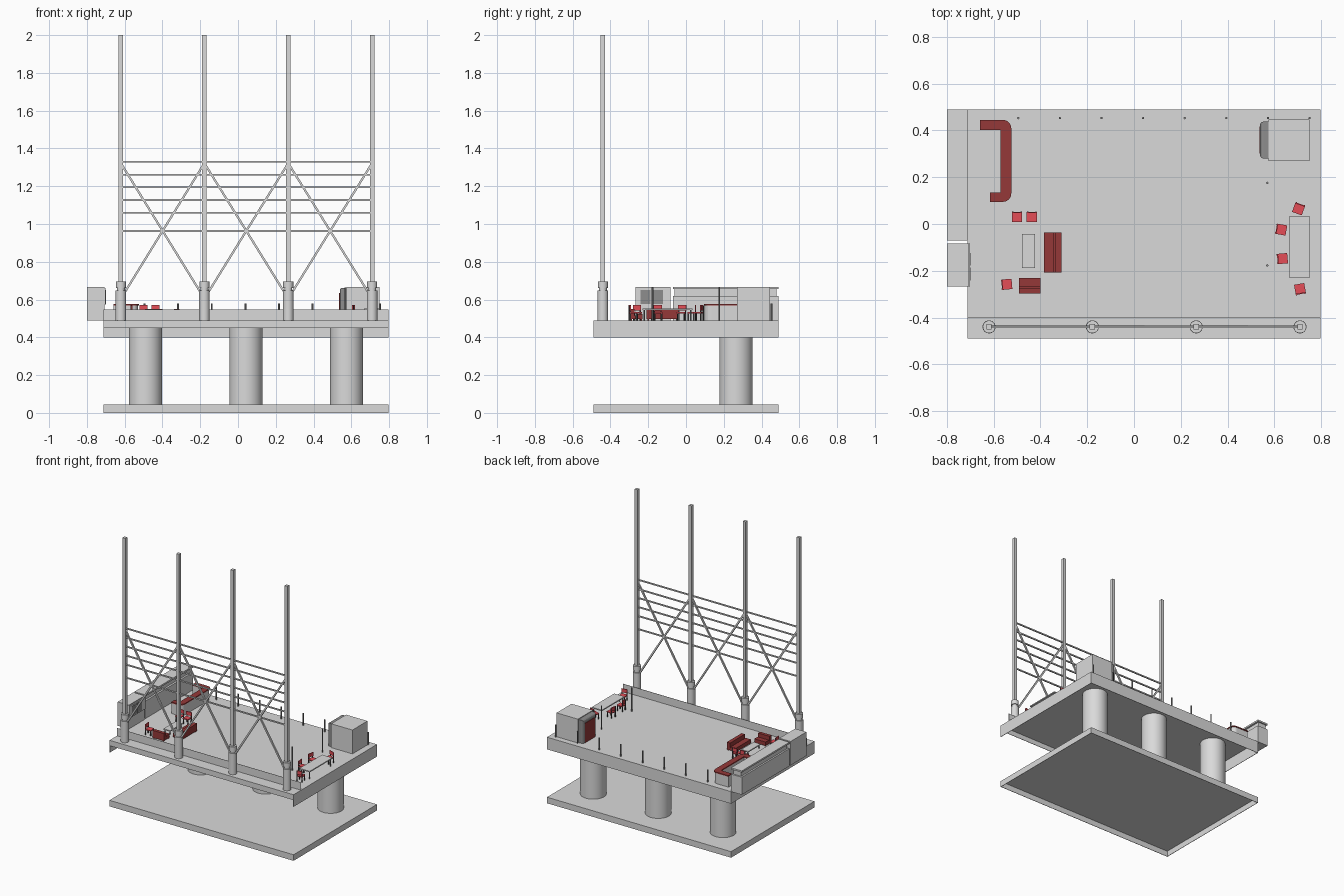
import bpy, bmesh, math
from mathutils import Vector, Matrix

cube = bpy.data.objects.get("Cube")
if cube:
    bpy.data.objects.remove(cube, do_unlink=True)


def material(name, r, g, b):
    m = bpy.data.materials.new(name)
    m.use_nodes = True
    m.diffuse_color = (r, g, b, 1)
    m.node_tree.nodes["Principled BSDF"].inputs["Base Color"].default_value = (r, g, b, 1)
    return m


GREY = material("concrete grey", 0.7, 0.7, 0.7)
DARK = material("dark grey", 0.27, 0.27, 0.27)
BLACK = material("leg charcoal", 0.07, 0.07, 0.07)
RED = material("bright red", 0.78, 0.075, 0.095)
MAROON = material("dark red", 0.3, 0.04, 0.04)
DECK = 0.49


def finish(name, bm, mat, smooth=False):
    me = bpy.data.meshes.new(name)
    bmesh.ops.recalc_face_normals(bm, faces=bm.faces)
    bm.to_mesh(me)
    bm.free()
    me.materials.append(mat)
    ob = bpy.data.objects.new(name, me)
    bpy.context.collection.objects.link(ob)
    if smooth:
        bpy.ops.object.select_all(action="DESELECT")
        bpy.context.view_layer.objects.active = ob
        ob.select_set(True)
        bpy.ops.object.shade_smooth_by_angle(angle=math.radians(35))
    return ob


def add_box(bm, x, y, z):
    size = Matrix.Diagonal((x[1] - x[0], y[1] - y[0], z[1] - z[0], 1))
    mid = Matrix.Translation((sum(x) / 2, sum(y) / 2, sum(z) / 2))
    return bmesh.ops.create_cube(bm, size=1, matrix=mid @ size)


def box(name, x, y, z, mat=GREY):
    bm = bmesh.new()
    add_box(bm, x, y, z)
    return finish(name, bm, mat)


def pole(name, x, y, z, radius, mat=GREY, sides=24):
    bm = bmesh.new()
    bmesh.ops.create_cone(bm, cap_ends=True, segments=sides, radius1=radius, radius2=radius,
                          depth=z[1] - z[0], matrix=Matrix.Translation((x, y, sum(z) / 2)))
    return finish(name, bm, mat, True)


# Square bar between two points of one plane facing the front
def strut(name, a, b, width):
    a, b = Vector(a), Vector(b)
    run = b - a
    bm = bmesh.new()
    bmesh.ops.create_cube(bm, size=1)
    axes = Matrix((run, Vector((0, width, 0)), run.cross((0, 1, 0)).normalized() * width)).transposed()
    bm.transform(Matrix.Translation((a + b) / 2) @ axes.to_4x4())
    return finish(name, bm, GREY)


def prism(name, outline, z0, z1, mat):
    bm = bmesh.new()
    f = bm.faces.new([bm.verts.new((x, y, z0)) for x, y in outline])
    top = bmesh.ops.extrude_face_region(bm, geom=[f])["geom"]
    bmesh.ops.translate(bm, vec=(0, 0, z1 - z0), verts=[v for v in top if isinstance(v, bmesh.types.BMVert)])
    return finish(name, bm, mat)


# Thin sheet with a skirt below, hollow underneath
def tray(name, x, y, top, low, front_low):
    t = 0.003
    bm = bmesh.new()
    add_box(bm, x, y, (top - t, top))
    add_box(bm, x, (y[0], y[0] + t), (front_low, top))
    add_box(bm, x, (y[1] - t, y[1]), (low, top))
    add_box(bm, (x[0], x[0] + t), y, (low, top))
    add_box(bm, (x[1] - t, x[1]), y, (low, top))
    finish(name, bm, GREY)


# Ground slab, columns and deck
X, Y = (-0.712, 0.798), (-0.489, 0.489)
tray("ground_slab", X, Y, 0.045, 0, 0)
tray("deck", X, Y, DECK, 0.4, 0.45)
for x in (-0.49, 0.042, 0.575):
    pole("column", x, 0.265, (0.044, 0.488), 0.088, sides=40)
box("front_parapet", X, (-0.401, -0.399), (DECK, 0.547))

# Masts with sockets and collars, joined by rails and crossed braces
MASTS = (-0.62, -0.178, 0.266, 0.71)
MY = -0.44
for x in MASTS:
    box("mast", (x - 0.0115, x + 0.0115), (MY - 0.0115, MY + 0.0115), (DECK, 2))
    pole("mast_socket", x, MY, (DECK, 0.647), 0.028)
    pole("mast_neck", x, MY, (0.647, 0.662), 0.021)
    pole("mast_collar", x, MY, (0.662, 0.695), 0.027)
for z in (0.963, 1.06, 1.127, 1.194, 1.26, 1.329):
    strut("rail", (MASTS[0], MY, z), (MASTS[-1], MY, z), 0.009)
for a, b in zip(MASTS, MASTS[1:]):
    for p, q in ((a, b), (b, a)):
        strut("brace", (p, MY, 0.605), (q, MY, 1.322), 0.011)

# Slim posts along the back edge and two taller ones by the cabin
for i in range(8):
    pole("edge_post", -0.495 + 0.178 * i, 0.453, (DECK, 0.58), 0.005, DARK, 8)
for y in (0.176, -0.177):
    pole("tall_post", 0.57, y, (DECK, 0.665), 0.005, DARK, 8)

# Long counter hung on the right edge, with a recessed band
box("counter_body", (-0.8, -0.712), (-0.07, 0.489), (DECK, 0.62))
box("counter_band", (-0.788, -0.726), (-0.06, 0.479), (0.62, 0.655))
box("counter_top", (-0.8, -0.712), (-0.07, 0.489), (0.655, 0.667))

# Kiosk beside the counter with two dark panes
box("kiosk", (-0.8, -0.708), (-0.268, -0.083), (DECK, 0.667))
box("kiosk_frame", (-0.708, -0.702), (-0.268, -0.083), (0.57, 0.66))
for y in (-0.242, -0.178):
    box("kiosk_pane", (-0.704, -0.7), (y, y + 0.055), (0.577, 0.65), DARK)

# Cabin with a rounded dark surround and a red front
box("cabin", (0.575, 0.75), (0.27, 0.446), (DECK, 0.667))
bm = bmesh.new()
add_box(bm, (0.539, 0.575), (0.28, 0.438), (DECK, 0.662))
edges = [e for e in bm.edges if all(v.co.x < 0.55 for v in e.verts)
         and any(v.co.z > 0.6 for v in e.verts)]
bmesh.ops.bevel(bm, geom=edges, offset=0.015, segments=3, affect="EDGES", profile=0.5)
finish("cabin_surround", bm, DARK)
box("cabin_red_front", (0.536, 0.54), (0.302, 0.416), (DECK, 0.635), MAROON)


# Curved bar: grey body under a red top
def arc(cx, cy, r, start):
    steps = [math.radians(start + 15 * i) for i in range(7)]
    return [(cx + r * math.cos(t), cy + r * math.sin(t)) for t in steps]


def bar_outline(g):
    right = -0.525 - g
    low = [(-0.615, 0.135 - g), (-0.615, 0.095 + g)] + arc(right - 0.035, 0.13 + g, 0.035, -90)
    high = arc(right - 0.035, 0.41 - g, 0.035, 0) + [(-0.658, 0.445 - g), (-0.658, 0.403 + g)]
    return low + high + [(-0.57 + g, 0.403 + g), (-0.57 + g, 0.135 - g)]


prism("bar_body", bar_outline(0.004), DECK, 0.569, GREY)
prism("bar_top", bar_outline(0), 0.569, 0.577, MAROON)


# Sofas: seat and back on short feet, built along x and turned
def sofa(name, x, y, width, depth, turn):
    w, d = width / 2, depth / 2
    bm = bmesh.new()
    add_box(bm, (-w, w), (-d, d * 0.12), (0.006, 0.034))
    add_box(bm, (-w, w), (d * 0.12, d * 0.28), (0.006, 0.026))
    add_box(bm, (-w, w), (d * 0.28, d), (0.006, 0.06))
    for s in (-1, 1):
        for t in (-1, 1):
            px, py = s * (w - 0.008), t * (d - 0.008)
            add_box(bm, (px - 0.004, px + 0.004), (py - 0.004, py + 0.004), (0, 0.008))
    ob = finish(name, bm, MAROON)
    ob.location, ob.rotation_euler.z = (x, y, DECK), math.radians(turn)


sofa("long_sofa", -0.348, -0.122, 0.173, 0.075, -90)
sofa("short_sofa", -0.446, -0.264, 0.092, 0.068, 180)


# Tables on four legs
def table(name, x, y, top):
    box(name + "_top", x, y, (top - 0.008, top))
    for px in (x[0] + 0.008, x[1] - 0.008):
        for py in (y[0] + 0.008, y[1] - 0.008):
            pole(name + "_leg", px, py, (DECK, top - 0.006), 0.004, DARK, 8)


table("coffee_table", (-0.48, -0.424), (-0.188, -0.042), 0.523)
table("dining_table", (0.666, 0.75), (-0.23, 0.034), 0.552)


# Chairs: red seat and back on dark legs, back at local +y
def chair(x, y, turn):
    place = Matrix.Translation((x, y, DECK)) @ Matrix.Rotation(math.radians(turn), 4, "Z")
    seat, legs = bmesh.new(), bmesh.new()
    add_box(seat, (-0.022, 0.022), (-0.022, 0.021), (0.036, 0.043))
    add_box(seat, (-0.022, 0.022), (0.017, 0.022), (0.053, 0.08))
    for s in (-0.018, 0.018):
        add_box(legs, (s - 0.003, s + 0.003), (-0.021, -0.015), (0, 0.037))
        add_box(legs, (s - 0.003, s + 0.003), (0.018, 0.024), (0, 0.077))
    finish("chair_seat", seat, RED).matrix_world = place
    finish("chair_legs", legs, BLACK).matrix_world = place


CHAIRS = ((-0.5, 0.03, 0), (-0.437, 0.03, 0), (-0.544, -0.258, 95), (0.704, 0.065, -20),
          (0.63, -0.024, 80), (0.635, -0.148, 95), (0.71, -0.278, 190))
for c in CHAIRS:
    chair(*c)
